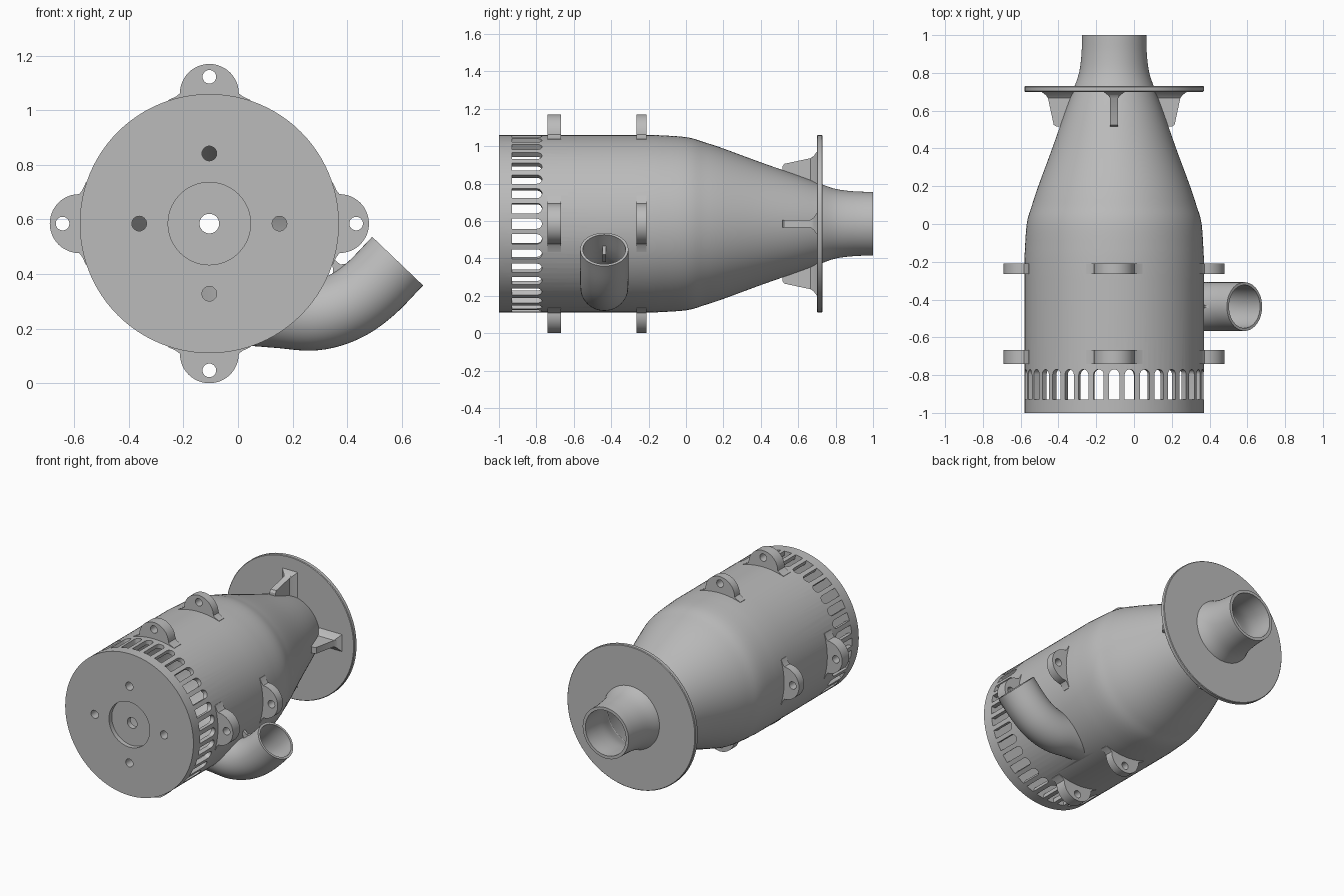
import bpy, bmesh
from math import pi, sin, cos, radians
from mathutils import Matrix, Vector

if "Cube" in bpy.data.objects:
    bpy.data.objects.remove(bpy.data.objects["Cube"])

AXIS = Vector((-0.105, 0, 0.585))   # centre line of the housing, along y
R = 0.475                           # housing radius
PIPE_Y = -0.437

grey = bpy.data.materials.new("cast grey")
grey.use_nodes = True
grey.diffuse_color = (0.5, 0.5, 0.5, 1)
grey.node_tree.nodes["Principled BSDF"].inputs["Base Color"].default_value = (0.5, 0.5, 0.5, 1)


def finish(name, bm):
    bmesh.ops.recalc_face_normals(bm, faces=bm.faces)
    mesh = bpy.data.meshes.new(name)
    bm.to_mesh(mesh)
    bm.free()
    mesh.materials.append(grey)
    obj = bpy.data.objects.new(name, mesh)
    bpy.context.collection.objects.link(obj)
    return obj


def skin(name, rings, loop=False):
    """Join rings of points into a tube, capped or closed into a loop."""
    bm = bmesh.new()
    rows = [[bm.verts.new(p) for p in ring] for ring in rings]
    pairs = list(zip(rows, rows[1:])) + ([(rows[-1], rows[0])] if loop else [])
    for a, b in pairs:
        for i in range(len(a)):
            bm.faces.new((a[i - 1], a[i], b[i], b[i - 1]))
    if not loop:
        bm.faces.new(rows[0])
        bm.faces.new(rows[-1])
    return finish(name, bm)


def lathe(name, profile, centre=AXIS, n=96, loop=False):
    """Turn (radius, y) points about a line along y."""
    return skin(name, [[centre + Vector((r * cos(2 * pi * i / n), y, r * sin(2 * pi * i / n)))
                        for i in range(n)] for r, y in profile], loop)


def prism(name, outline, lo, hi, axis, angle):
    """Extrude an outline in the frame (radial, y, tangent) at an angle round the axis."""
    m = Matrix.Translation(AXIS) @ Matrix.Rotation(angle, 4, 'Y')

    def ring(d):
        pts = [list(p) for p in outline]
        for p in pts:
            p.insert(axis, d)
        return [m @ Vector(p) for p in pts]
    return skin(name, [ring(lo), ring(hi)])


def arc(cx, cy, r, a0, a1, n=16):
    return [(cx + r * cos(radians(a0 + (a1 - a0) * i / n)),
             cy + r * sin(radians(a0 + (a1 - a0) * i / n))) for i in range(n + 1)]


def smooth(points, steps=6):
    """Catmull-Rom curve through 2D points."""
    p = [Vector(q) for q in points]
    p = [2 * p[0] - p[1]] + p + [2 * p[-1] - p[-2]]
    out = []
    for a, b, c, d in zip(p, p[1:], p[2:], p[3:]):
        for i in range(steps):
            t = i / steps
            out.append(0.5 * (2 * b + (c - a) * t + (2 * a - 5 * b + 4 * c - d) * t * t
                              + (3 * b - a - 3 * c + d) * t ** 3))
    return out + [p[-2]]


def sweep(name, path, r, n=48):
    """Round tube along an (x, z) path in the plane of the outlet."""
    rings = []
    for i, p in enumerate(path):
        t = (path[min(i + 1, len(path) - 1)] - path[max(i - 1, 0)]).normalized()
        side = Vector((-t.y, 0, t.x))
        rings.append([Vector((p.x, PIPE_Y, p.y)) + side * r * cos(2 * pi * k / n)
                      + Vector((0, r * sin(2 * pi * k / n), 0)) for k in range(n)])
    return skin(name, rings)


def join(objs, name):
    bpy.ops.object.select_all(action='DESELECT')
    for o in objs:
        o.select_set(True)
    bpy.context.view_layer.objects.active = objs[0]
    bpy.ops.object.join()
    objs[0].name = name
    return objs[0]


def boolean(obj, tool, op='DIFFERENCE'):
    mod = obj.modifiers.new("cut", 'BOOLEAN')
    mod.operation, mod.object, mod.solver = op, tool, 'EXACT'
    bpy.context.view_layer.objects.active = obj
    bpy.ops.object.modifier_apply(modifier=mod.name)
    bpy.data.objects.remove(tool)


# Housing: straight drum, cone and flared nozzle
cone = smooth([(R, -0.18), (0.463, 0), (0.435, 0.1), (0.402, 0.2), (0.328, 0.4), (0.258, 0.6),
               (0.217, 0.71), (0.186, 0.8), (0.173, 0.9), (0.17, 1)], 4)
housing = lathe("housing", [(R, -1), (R, -0.3)] + [tuple(p) for p in cone])

# Curved outlet joining the drum near its bottom
path = smooth([(0, 0.27), (0.15, 0.258), (0.28, 0.249), (0.39, 0.28), (0.485, 0.345), (0.585, 0.4475)])
boolean(housing, sweep("outlet", path, 0.129), 'UNION')

# Hollow inside and bore of the outlet
inside = [(R - 0.03, -0.935), (R - 0.03, -0.3)] + [(p.x - 0.03 + 0.01 * max(p.y, 0), p.y) for p in cone]
boolean(housing, lathe("cavity", inside + [(0.15, 1.05)]))
bore = path + [path[-1] + (path[-1] - path[-2])]
boolean(housing, sweep("bore", bore, 0.114))

# Ring of round-ended vents
slot = [(-0.93, -0.027)] + arc(-0.797, 0, 0.027, -90, 90, 10) + [(-0.93, 0.027)]
vents = [prism("vent", slot, 0.4, 0.52, 0, i * pi / 18) for i in range(36)]
boolean(housing, join(vents, "vents"))

# Recess and holes in the end plate
boolean(housing, lathe("recess", [(0.151, -1.05), (0.151, -0.97)]))
holes = [lathe("hole", [(0.036, -1.1), (0.036, -0.9)], n=32)]
for k in range(4):
    offset = Vector((cos(k * pi / 2), 0, sin(k * pi / 2))) * 0.257
    holes.append(lathe("hole", [(0.027, -1.1), (0.027, -0.9)], AXIS + offset, 24))
boolean(housing, join(holes, "holes"))

# Mounting lugs: two rows of four, each with a hole
lug = ([(0.447, -0.15), (0.453, -0.15), (0.466, -0.122)] + arc(0.477, 0, 0.108, -90, 90, 24)
       + [(0.466, 0.122), (0.453, 0.15), (0.447, 0.15)])
parts = [housing]
for row, (y0, y1) in {"front": (-0.74, -0.667), "rear": (-0.265, -0.21)}.items():
    for k in range(4):
        o = prism(row + "_lug", lug, y0, y1, 1, k * pi / 2)
        boolean(o, prism("lug_hole", arc(0.538, 0, 0.025, 0, 345, 23), y0 - 0.1, y1 + 0.1, 1, k * pi / 2))
        parts.append(o)

# Thin web between the drum and the outlet
web = [(0.35, 0.38), (0.345, 0.46), (0.375, 0.435), (0.41, 0.44), (0.445, 0.475), (0.45, 0.42)]
parts.append(skin("outlet_web", [[(x, PIPE_Y + d, z) for x, z in web] for d in (-0.009, 0.009)]))

# Rear flange
parts.append(lathe("flange", [(0.195, 0.7), (R - 0.004, 0.7), (R, 0.704), (R, 0.726),
                              (R - 0.004, 0.73), (0.195, 0.73)], loop=True))

# Gusset ribs with flared feet against the flange
rib = [(0.265, 0.515), (0.305, 0.515), (0.32, 0.525), (0.35, 0.665), (0.363, 0.685),
       (0.385, 0.703), (0.21, 0.703)]
foot = [(0.665, 0.02), (0.682, 0.033), (0.702, 0.06)]
for k in range(4):
    parts.append(prism("flange_rib", rib, -0.021, 0.021, 2, k * pi / 2))
    m = Matrix.Translation(AXIS) @ Matrix.Rotation(k * pi / 2, 4, 'Y')
    parts.append(skin("rib_foot", [[m @ Vector(p) for p in (
        (0.2, y, -w), (0.328 + w, y, -w), (0.328 + w, y, w), (0.2, y, w))] for y, w in foot]))

# Smooth round surfaces, keep the corners crisp
bpy.ops.object.select_all(action='DESELECT')
for o in parts:
    o.select_set(True)
bpy.context.view_layer.objects.active = housing
bpy.ops.object.shade_smooth_by_angle(angle=radians(30))
